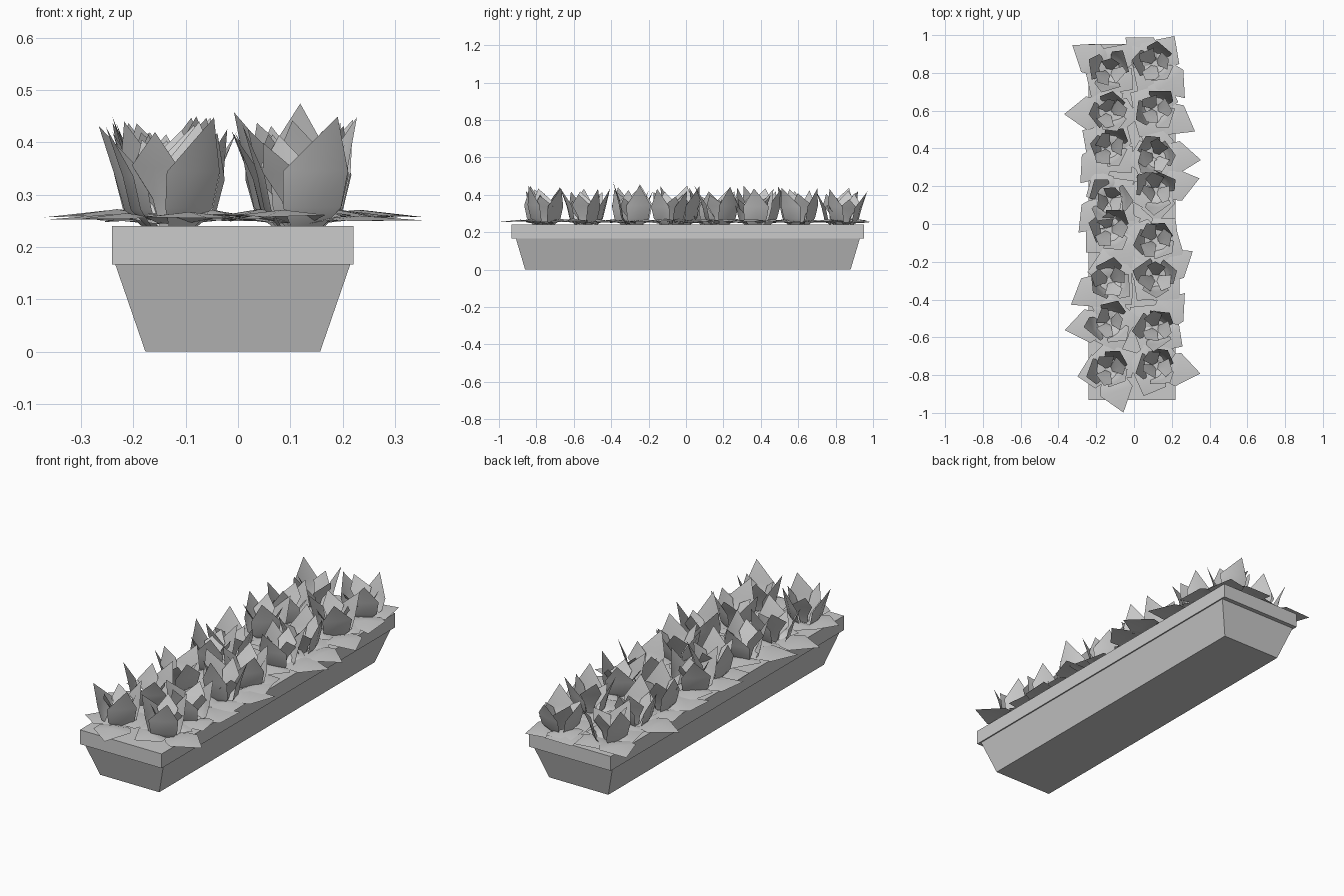
import bpy, bmesh, math, random
from mathutils import Matrix, Vector

if "Cube" in bpy.data.objects:
    bpy.data.objects.remove(bpy.data.objects["Cube"])
rng = random.Random(11)

grey = bpy.data.materials.new("plain grey")
grey.use_nodes = True
colour = (0.6, 0.6, 0.6, 1)
grey.diffuse_color = colour
grey.node_tree.nodes["Principled BSDF"].inputs["Base Color"].default_value = colour


def finish(bm, name, smooth=False):
    mesh = bpy.data.meshes.new(name)
    bm.to_mesh(mesh)
    bm.free()
    mesh.materials.append(grey)
    obj = bpy.data.objects.new(name, mesh)
    bpy.context.collection.objects.link(obj)
    if smooth:
        bpy.ops.object.select_all(action="DESELECT")
        obj.select_set(True)
        bpy.context.view_layer.objects.active = obj
        bpy.ops.object.shade_smooth_by_angle(angle=math.radians(50))


def tapered_box(name, low, high):
    """Box between two rectangles, each given as half width, half length, height."""
    bm = bmesh.new()
    rings = []
    for hx, hy, z in (low, high):
        rings.append([bm.verts.new((sx * hx - 0.01, sy * hy + 0.01, z))
                      for sx, sy in ((-1, -1), (1, -1), (1, 1), (-1, 1))])
    bm.faces.new(rings[0][::-1])
    bm.faces.new(rings[1])
    for i in range(4):
        j = (i + 1) % 4
        bm.faces.new((rings[0][i], rings[0][j], rings[1][j], rings[1][i]))
    finish(bm, name)


# Trough and rim, filled level with the top
tapered_box("trough", (0.167, 0.87, 0), (0.225, 0.92, 0.168))
tapered_box("rim", (0.231, 0.942, 0.167), (0.231, 0.942, 0.24))

# Leaf profiles: reach, height, half width, edge curl (reach, height)
OUTER = [(0.045, 0.24, 0.035, -0.005, 0), (0.075, 0.275, 0.062, -0.012, 0),
         (0.09, 0.345, 0.07, -0.012, 0), (0.125, 0.45, 0, 0, 0)]
INNER = [(0.01, 0.24, 0.016, 0, 0), (0.025, 0.29, 0.024, -0.004, 0),
         (0.05, 0.345, 0.05, 0, 0.005), (0.075, 0.41, 0, 0, 0)]
SPREAD = [(0.02, 0.245, 0.03, 0, 0), (0.075, 0.262, 0.075, 0, -0.006),
          (0.12, 0.265, 0.09, 0, -0.01), (0.24, 0.254, 0, 0, 0)]


def leaf(bm, centre, yaw, rows, length=1.0, rise=1.0, skew=0.02):
    turn = Matrix.Translation((*centre, 0)) @ Matrix.Rotation(yaw, 4, "Z")
    sway = rng.uniform(-skew, skew)
    grid = []
    for r, z, w, dr, dz in rows:
        z = 0.24 + (z - 0.24) * rise
        points = [(r + dr, w, z + dz), (r, 0, z), (r + dr, -w, z + dz)]
        if w == 0:
            points = [(r, sway, z)]
        grid.append([bm.verts.new(turn @ Vector((a * length, b, c)))
                     for a, b, c in points])
    for low, high in zip(grid, grid[1:]):
        for s in (0, 1):
            top = [high[s + 1], high[s]] if len(high) > 1 else [high[0]]
            bm.faces.new([*top[::-1], low[s + 1], low[s]])


def plant(name, x, y, heading, rise=1.0):
    bm = bmesh.new()
    base = math.radians(heading)
    # leaves lying on the soil, the longest along the heading
    for i, length in enumerate((1.0, 0.72, 0.66, 0.72)):
        leaf(bm, (x, y), base + i * math.pi / 2 + rng.uniform(-0.2, 0.2) * (i > 0),
             SPREAD, length, rng.uniform(0.7, 1.3), 0.04 * (i > 0))
    # three upright leaves, spaced apart so the heart shows between them
    start = rng.uniform(0, math.tau)
    for i in range(3):
        leaf(bm, (x, y), start + i * math.tau / 3 + rng.uniform(-0.2, 0.2),
             OUTER, rng.uniform(0.8, 1.08), rise * rng.uniform(0.84, 1.0), 0.04)
    # smaller leaves in the gaps
    for i in range(3):
        leaf(bm, (x, y), start + (i + 0.5) * math.tau / 3 + rng.uniform(-0.3, 0.3),
             INNER, rng.uniform(0.9, 1.4), rng.uniform(0.75, 1.1), 0.03)
    finish(bm, name, smooth=True)


# Two rows of plants: position along the trough, heading of the longest leaf
right_row = [(0.81, 145), (0.59, 182), (0.4, 230), (0.13, 227),
             (-0.03, 300), (-0.3, 212), (-0.52, 190), (-0.77, 288)]
left_row = [(0.85, 310), (0.61, 330), (0.36, 355), (0.18, 15),
            (-0.09, 240), (-0.28, 35), (-0.55, 50), (-0.75, 350)]
for side, x, row in (("right", -0.13, right_row), ("left", 0.115, left_row)):
    for n, (y, heading) in enumerate(row):
        tall = 1.18 if side == "left" and n == 5 else 1.0
        plant(f"{side}_plant_{n + 1}", x, y, heading, tall)

# Crossing leaf at the far end of the row
bm = bmesh.new()
leaf(bm, (0.11, 0.85), math.radians(133), SPREAD, 0.86)
finish(bm, "far_end_leaf", smooth=True)
